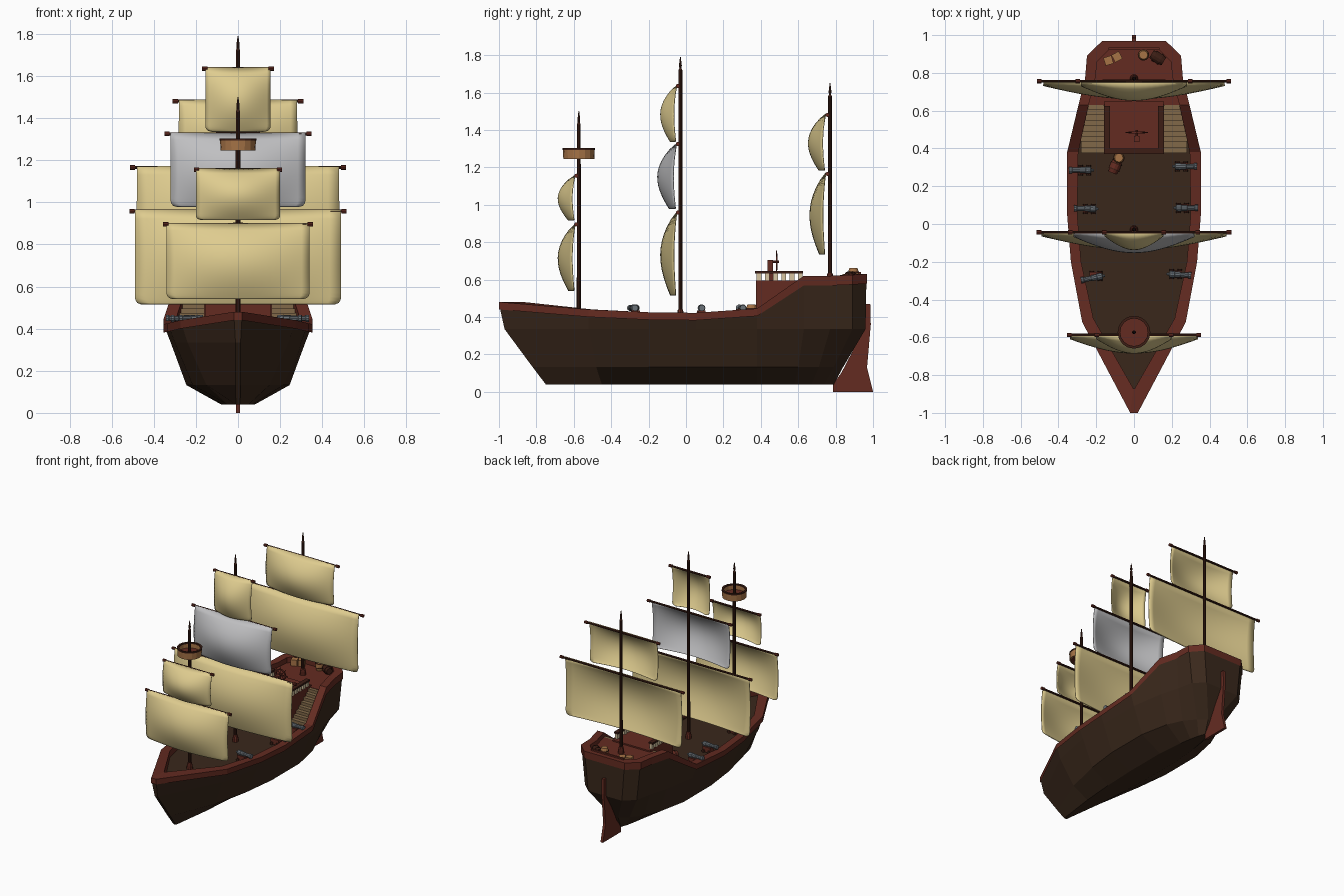
import bpy, bmesh, math
from mathutils import Vector, Matrix

if "Cube" in bpy.data.objects:
    bpy.data.objects.remove(bpy.data.objects["Cube"])


def material(name, r, g, b):
    m = bpy.data.materials.new(name)
    m.diffuse_color = (*[(c / 255) ** 2.2 for c in (r, g, b)], 1)
    m.use_nodes = True
    m.node_tree.nodes["Principled BSDF"].inputs["Base Color"].default_value = m.diffuse_color
    return m


HULL = material("dark hull brown", 60, 44, 33)
RED = material("red brown", 100, 47, 38)
SPAR = material("dark spar brown", 62, 35, 27)
SAIL = material("cream sailcloth", 222, 203, 142)
GREY = material("grey sailcloth", 190, 190, 192)
IRON = material("iron", 105, 112, 118)
WOOD = material("light wood", 165, 115, 72)
STEP = material("stair tan", 128, 104, 74)
POST = material("pale post", 214, 196, 160)


def mesh(name, verts, faces, mat, smooth=False):
    bm = bmesh.new()
    vs = [bm.verts.new(v) for v in verts]
    for f in faces:
        bm.faces.new([vs[i] for i in f])
    bmesh.ops.recalc_face_normals(bm, faces=bm.faces)
    for f in bm.faces:
        f.smooth = smooth
    me = bpy.data.meshes.new(name)
    bm.to_mesh(me)
    bm.free()
    me.materials.append(mat)
    ob = bpy.data.objects.new(name, me)
    bpy.context.collection.objects.link(ob)
    return ob


def box(name, x, y, z, mat):
    v = [(a, b, c) for a in x for b in y for c in z]
    return mesh(name, v, [(0, 1, 3, 2), (4, 5, 7, 6), (0, 1, 5, 4),
                          (2, 3, 7, 6), (0, 2, 6, 4), (1, 3, 7, 5)], mat)


def prism(name, poly, offset, mat):
    """Extrude a closed polygon along an offset vector."""
    n = len(poly)
    v = [Vector(p) for p in poly] + [Vector(p) + Vector(offset) for p in poly]
    f = [tuple(range(n)), tuple(range(n, 2 * n))]
    f += [(i, (i + 1) % n, n + (i + 1) % n, n + i) for i in range(n)]
    return mesh(name, v, f, mat)


def lathe(name, profile, mat, loc=(0, 0, 0), axis=(0, 0, 1), seg=10, ring=False):
    """Revolve (radius, height) points about an axis; ring closes the profile."""
    q = Vector(axis).to_track_quat('Z', 'Y')
    v, f, n = [], [], len(profile)
    for r, h in profile:
        for k in range(seg):
            a = 2 * math.pi * k / seg
            v.append(q @ Vector((r * math.cos(a), r * math.sin(a), h)) + Vector(loc))
    for i in range(n if ring else n - 1):
        j = (i + 1) % n
        f += [(i * seg + k, i * seg + (k + 1) % seg, j * seg + (k + 1) % seg, j * seg + k)
              for k in range(seg)]
    if not ring:
        f += [tuple(range(seg)), tuple(range((n - 1) * seg, n * seg))]
    return mesh(name, v, f, mat)


# Hull stations: top y, half width, z; then (y, half width) at upper, lower knuckle and keel
TOP = [(-1, .02, .48), (-.52, .27, .44), (-.2, .33, .425), (.05, .35, .422), (.38, .35, .445),
       (.63, .29, .62), (.77, .255, .62), (.89, .245, .625), (.965, .165, .63)]
UPPER = [(-.97, .012), (-.52, .24), (-.2, .3), (.05, .32), (.38, .32),
         (.63, .28), (.77, .24), (.89, .215), (.96, .14)]
LOWER = [(-.82, .012), (-.48, .15), (-.2, .215), (.05, .245), (.38, .245),
         (.6, .2), (.71, .15), (.79, .085), (.84, .025)]
KEEL = [(-.75, .01), (-.45, .05), (-.2, .07), (.05, .08), (.38, .08),
        (.58, .06), (.67, .045), (.74, .03), (.79, .012)]
INNER = [(-.87, .004), (-.5, .215), (-.2, .28), (.05, .3), (.38, .295),
         (.63, .24), (.77, .205), (.86, .195), (.92, .135)]
N = len(TOP)

# Hull shell lofted from keel to rail on both sides
verts, faces = [], []
for i in range(N):
    half = [(TOP[i][1], TOP[i][0], TOP[i][2] - .01)]
    half += [(row[i][1], row[i][0], z) for row, z in ((UPPER, .335), (LOWER, .132), (KEEL, .04))]
    verts += half + [(-x, y, z) for x, y, z in reversed(half)]
for i in range(N - 1):
    faces += [(i * 8 + k, i * 8 + k + 1, i * 8 + k + 9, i * 8 + k + 8) for k in range(7)]
for e in (0, (N - 1) * 8):
    faces += [(e + k, e + k + 1, e + 6 - k, e + 7 - k) for k in range(3)]
mesh("hull", verts, faces, HULL)

# Rail band running all the way round, with its inner bulwark
half = []
for i in range(N):
    y, w, z = TOP[i]
    yi, wi = INNER[i]
    ex = 0 if i == 0 else .004
    low = z - (.04 if i < 5 else .052)
    ye = y + (.004 if i == N - 1 else 0)
    half.append([(w + ex, ye, low), (w + ex, ye, z), (wi, yi, z), (wi, yi, .385 if i < 5 else .57)])
loop = half + [[(-x, y, z) for x, y, z in s] for s in reversed(half)]
L = len(loop)
faces = [(i * 4 + k, i * 4 + k + 1, (i + 1) % L * 4 + k + 1, (i + 1) % L * 4 + k)
         for i in range(L) for k in range(3)]
mesh("rail_band", [p for s in loop for p in s], faces, RED)

# Main deck, quarterdeck and raised helm platform
edge = [(w + .005, y) for y, w in INNER[:6]]
v = [(s * w, y, .39) for w, y in edge for s in (-1, 1)]
mesh("main_deck", v, [(2 * i, 2 * i + 1, 2 * i + 3, 2 * i + 2) for i in range(5)], HULL)
pts = [(w + .01, y, .39) for y, w in INNER[5:]]
prism("quarterdeck", pts + [(-x, y, z) for x, y, z in reversed(pts)], (0, 0, .195), RED)
box("helm_platform", (-.155, .155), (.375, .65), (.385, .595), RED)

# Stairs on both sides of the platform
for s in (-1, 1):
    for k in range(9):
        y = .375 + k * .029
        box("stair_step", (s * .158, s * .28), (y, y + .029), (.385, .41 + k * .0215), STEP)

# Helm railing
for s in (-1, 1):
    box("side_handrail", (s * .128, s * .16), (.37, .625), (.632, .645), SPAR)
    for k in range(6):
        y = .378 + k * .044
        box("side_baluster", (s * .134, s * .154), (y, y + .025), (.594, .633), POST)
box("front_handrail", (-.16, .16), (.37, .4), (.632, .645), SPAR)
for k in range(6):
    x = -.11 + k * .044
    box("front_baluster", (x - .012, x + .012), (.376, .394), (.594, .633), POST)

# Steering wheel and its stand
box("wheel_stand", (0, .03), (.435, .465), (.594, .705), RED)
wheel = (.015, .485, .695)
lathe("wheel_axle", [(.007, -.035), (.007, .012)], RED, wheel, (0, 1, 0), 8)
lathe("wheel_rim", [(.036, -.005), (.043, -.005), (.043, .005), (.036, .005)], RED, wheel,
      (0, 1, 0), 16, True)
for k in range(4):
    a = k * math.pi / 4
    lathe("wheel_spoke", [(.003, -.06), (.003, .06)], RED, wheel, (math.cos(a), 0, math.sin(a)), 6)

# Rudder plate
prism("rudder", [(-.01, y, z) for y, z in
                 ((.95, .47), (.985, .47), (.988, .36), (.968, .13), (1, 0), (.785, 0), (.785, .04),
                  (.83, .1), (.95, .33))], (.02, 0, 0), RED)


def sail(name, y0, top, bottom, w, depth, mat):
    nu, nv, v, f = 18, 16, [], []
    for j in range(nv + 1):
        t = 1 - (1 - j / nv) ** 1.5
        c = max(0, (t - .92) / .08)
        half = w - .03 * (1 - math.sqrt(max(0, 1 - c * c)))
        g = math.sin(math.pi * .87 * t ** .85)
        for i in range(nu + 1):
            u = 2 * i / nu - 1
            bulge = depth * g * (.18 + .82 * math.cos(math.pi * u / 2))
            v.append((half * u, y0 - bulge, top + (bottom - top) * t))
    for j in range(nv):
        for i in range(nu):
            a = j * (nu + 1) + i
            f.append((a, a + 1, a + nu + 2, a + nu + 1))
    ob = mesh(name, v, f, mat, True)
    ob.modifiers.new("thickness", 'SOLIDIFY').thickness = .004


# Masts with yards and sails: yard z, yard half length, sail half width, sail foot z, belly
RIG = {
    "fore": (-.573, .39, 1.5, [(.895, .355, .34, .54, .093), (1.155, .21, .2, .915, .093)]),
    "main": (-.03, .39, 1.79, [(.958, .515, .49, .515, .088), (1.325, .35, .32, .978, .104),
                               (1.635, .17, .155, 1.335, .088)]),
    "mizzen": (.77, .585, 1.65, [(1.165, .513, .48, .735, .086), (1.48, .31, .28, 1.185, .094)]),
}
for part, (y, foot, top, yards) in RIG.items():
    lathe(part + "_mast", [(.012, foot), (.0105, top - .07), (.006, top - .06), (.008, top - .045),
                           (.002, top)], SPAR, (0, y, 0))
    lathe(part + "_mast_collar", [(.022, foot), (.02, foot + .025), (.014, foot + .05)], RED, (0, y, 0))
    for k, (z, yw, sw, zb, belly) in enumerate(yards):
        lathe(part + "_yard", [(.007, -yw), (.008, 0), (.007, yw)], SPAR, (0, y - .014, z), (1, 0, 0), 8)
        for s in (-1, 1):
            lathe("yard_tip", [(.011, -.012), (.011, .012)], RED, (s * (yw - .012), y - .014, z), (1, 0, 0), 8)
        sail(part + "_sail", y - .02, z + .005, zb, sw, belly, GREY if part == "main" and k == 1 else SAIL)

# Crow's nest on the fore mast
nest = (0, -.573, 0)
lathe("lookout_wall", [(.083, 1.245), (.085, 1.295), (.076, 1.295), (.075, 1.245)], WOOD, nest, seg=16, ring=True)
lathe("lookout_rim", [(.087, 1.293), (.087, 1.303), (.073, 1.303), (.073, 1.293)], SPAR, nest, seg=16, ring=True)
lathe("lookout_floor", [(.078, 1.247), (.078, 1.262)], RED, nest, seg=16)

# Cannons on carriages, pointing outboard
for x, y, tilt in ((-.225, .285, 0), (-.2, .08, .02), (-.165, -.275, -.2),
                   (.215, .305, 0), (.22, .085, 0), (.185, -.265, -.06)):
    s = 1 if x > 0 else -1
    lathe("cannon_barrel", [(.006, -.012), (.008, 0), (.018, .004), (.019, .03), (.016, .032), (.016, .06),
                            (.013, .062), (.013, .1), (.017, .104), (.017, .118), (.008, .118)],
          IRON, (x, y, .448), (s, tilt, 0))
    box("cannon_carriage", (x + s * .005, x + s * .07), (y - .02, y + .02), (.395, .435), RED)
    for dx in (.015, .058):
        lathe("carriage_wheel", [(.012, -.027), (.012, .027)], SPAR, (x + s * dx, y, .402), (0, 1, 0), 8)


def barrel(loc, axis, mat):
    lathe("barrel", [(.022, -.038), (.029, -.014), (.029, .014), (.022, .038)], mat, loc, axis, 12)
    for h in (-.016, .016):
        lathe("barrel_hoop", [(.0305, h - .003), (.0305, h + .003)], SPAR, loc, axis, 12)


# Loose cargo
barrel((-.08, .35, .428), (0, 0, 1), WOOD)
barrel((-.1, .305, .419), (.4, 1, 0), RED)
barrel((.05, .895, .623), (0, 0, 1), WOOD)
barrel((.125, .88, .614), (1, -.6, 0), SPAR)
for x, y, a in ((-.135, .865, .3), (-.09, .885, .5)):
    crate = box("crate", (-.022, .022), (-.022, .022), (0, .045), WOOD)
    crate.matrix_world = Matrix.Translation((x, y, .585)) @ Matrix.Rotation(a, 4, 'Z')
box("stern_bench", (-.135, .135), (.922, .935), (.585, .64), RED)
